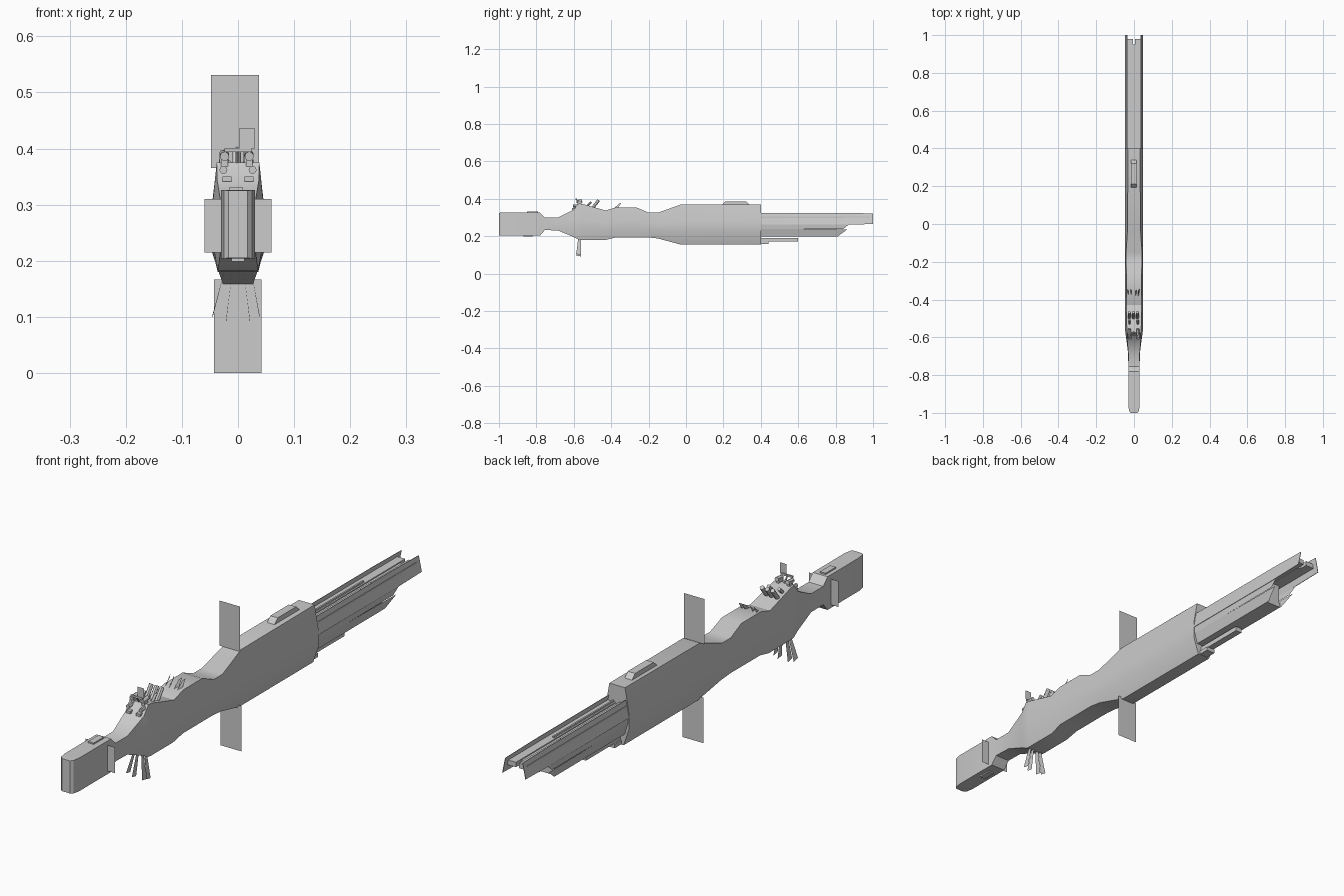
import bpy, bmesh, math
from mathutils import Matrix, Vector


def finish(name, bm, angle=30):
    bmesh.ops.recalc_face_normals(bm, faces=bm.faces)
    me = bpy.data.meshes.new(name)
    bm.to_mesh(me)
    bm.free()
    me.shade_smooth()
    me.set_sharp_from_angle(angle=math.radians(angle))
    ob = bpy.data.objects.new(name, me)
    bpy.context.collection.objects.link(ob)
    return ob


def loft(name, rings, closed=True):
    """Skin a row of equal-length rings; cap the ends when closed."""
    bm = bmesh.new()
    rows = [[bm.verts.new(p) for p in r] for r in rings]
    n = len(rows[0])
    for a, b in zip(rows, rows[1:]):
        for i in range(n if closed else n - 1):
            j = (i + 1) % n
            bm.faces.new((a[i], a[j], b[j], b[i]))
    if closed:
        bm.faces.new(rows[0])
        bm.faces.new(rows[-1])
    return finish(name, bm)


def box(name, x0, x1, y0, y1, z0, z1, taper=0.0):
    """Box whose top may be drawn in along its length."""
    low = [(x0, y0, z0), (x1, y0, z0), (x1, y1, z0), (x0, y1, z0)]
    top = [(x0, y0 + taper, z1), (x1, y0 + taper, z1), (x1, y1 - taper, z1), (x0, y1 - taper, z1)]
    return loft(name, [low, top])


def sheet(name, *pts):
    bm = bmesh.new()
    bm.faces.new([bm.verts.new(p) for p in pts])
    return finish(name, bm)


def tube(name, a, b, r, sides=12):
    a, b = Vector(a), Vector(b)
    d = b - a
    bm = bmesh.new()
    m = Matrix.Translation((a + b) / 2) @ d.to_track_quat('Z', 'Y').to_matrix().to_4x4()
    bmesh.ops.create_cone(bm, cap_ends=True, segments=sides, radius1=r, radius2=r,
                          depth=d.length, matrix=m)
    return finish(name, bm)


# main hull: y, top z, bottom z, half width, top half width, bottom half width
stations = [
    (-1.0, .325, .205, .017, .017, .017), (-.992, .326, .204, .025, .025, .025),
    (-.965, .326, .204, .03, .03, .03), (-.78, .326, .204, .03, .03, .03),
    (-.755, .30, .233, .03, .03, .03), (-.685, .30, .231, .031, .03, .029),
    (-.60, .342, .196, .042, .037, .034), (-.575, .375, .182, .046, .038, .036),
    (-.555, .373, .18, .047, .038, .036), (-.43, .338, .18, .048, .041, .036),
    (-.375, .354, .194, .048, .04, .039), (-.265, .354, .194, .048, .04, .039),
    (-.20, .326, .194, .048, .042, .039), (-.15, .326, .188, .048, .042, .037),
    (-.03, .369, .156, .048, .034, .026), (.40, .369, .156, .048, .032, .026)]
rings = []
for y, zt, zb, w, t, b in stations:
    h = zt - zb
    half = [(t, zt), (w, zb + .58 * h), (w, zb + .30 * h), (b, zb)]
    rings.append([(x, y, z) for x, z in half] + [(-x, y, z) for x, z in reversed(half)])
loft("hull", rings)

# boxes on the hull roof and on the nose block
box("roof_housing", -.017, .013, .19, .342, .365, .387, .022)
box("nose_hatch_top", -.015, .008, -.85, -.79, .32, .331)
box("nose_hatch_bottom", -.012, .012, -.87, -.82, .199, .21)

# thin radiator panels standing across the hull
sheet("upper_panel", (-.048, -.04, .365), (.037, -.04, .365), (.037, -.04, .531), (-.048, -.04, .531))
sheet("lower_panel", (-.043, -.04, 0), (.042, -.04, 0), (.042, -.04, .167), (-.043, -.04, .167))
for s, side in ((-1, "left"), (1, "right")):
    sheet("nose_panel_" + side, (s * .028, -.80, .215), (s * .06, -.80, .215),
          (s * .06, -.80, .31), (s * .028, -.80, .31))

# tail: core, sloping side walls, split deck and stepped lower skirts
box("tail_core", -.026, .026, .39, .80, .215, .295)
box("tail_deck", -.007, .007, .39, .95, .286, .302)
for s, side in ((-1, "left"), (1, "right")):
    box("tail_deck_" + side, *sorted((s * .006, s * .041)), .39, .98, .288, .306)
    loft("tail_wall_" + side, [[(s * .036, y, .325 - d), (s * .048, y, .262 + d),
                                (s * .046, y, .262 + d), (s * .034, y, .325 - d)]
                               for y, d in ((.39, 0), (.84, 0), (1.0, .003))])
    sheet("tail_skirt_" + side, (s * .046, .39, .265), (s * .046, .87, .262),
          (s * .043, .84, .238), (s * .043, .39, .238))
    sheet("tail_lower_skirt_" + side, (s * .043, .39, .24), (s * .043, .86, .235),
          (s * .031, .81, .198), (s * .031, .39, .198))
    box("tail_roof_rail_" + side, *sorted((s * .012, s * .018)), .39, .75, .30, .312)
box("tail_floor", -.031, .031, .39, .80, .198, .216)
box("keel_beam", -.013, .013, .39, .60, .172, .19)
box("keel_block", -.018, .018, .39, .44, .158, .172)

# superstructure: rows of leaning tubes and fins
for i, x in enumerate((-.028, -.012, .008, .022)):
    s = -1 if x < 0 else 1
    sheet("rear_fin_%d" % i, (x, -.385, .35), (x + s * .006, -.365, .35),
          (x + s * .006, -.345, .381), (x, -.355, .376))
for i, x in enumerate((-.025, -.003, .018)):
    tube("leaning_tube_%d" % i, (x, -.50, .35), (x, -.467, .393), .008)
for s, side in ((-1, "left"), (1, "right")):
    x = s * .022 - .002
    tube("small_tube_" + side, (x, -.53, .36), (x, -.507, .383), .006)
    tube("bridge_tube_" + side, (x, -.585, .386), (x, -.555, .389), .008)
    box("bridge_tube_base_" + side, x - .006, x + .006, -.58, -.56, .365, .385)
    tube("bridge_lamp_" + side, (s * .026, -.604, .362), (s * .026, -.57, .362), .007)
    box("bridge_window_" + side, s * .02 - .008, s * .02 + .008, -.61, -.58, .341, .350)

# signal mast with offset panel
tube("mast", (-.002, -.57, .37), (-.002, -.588, .402), .003, 6)
box("mast_arm", -.024, .024, -.59, -.584, .394, .401)
sheet("mast_panel", (.003, -.588, .40), (.029, -.588, .40), (.029, -.588, .437), (.003, -.588, .437))

# fan of antenna blades under the bow
for i, (xt, xb, zb) in enumerate(((-.022, -.045, .10), (-.009, -.021, .092),
                                  (.009, .021, .092), (.022, .038, .10))):
    sheet("antenna_blade_%d" % i, (xt, -.576, .19), (xt, -.562, .19), (xb, -.562, zb), (xb, -.587, zb + .005))
